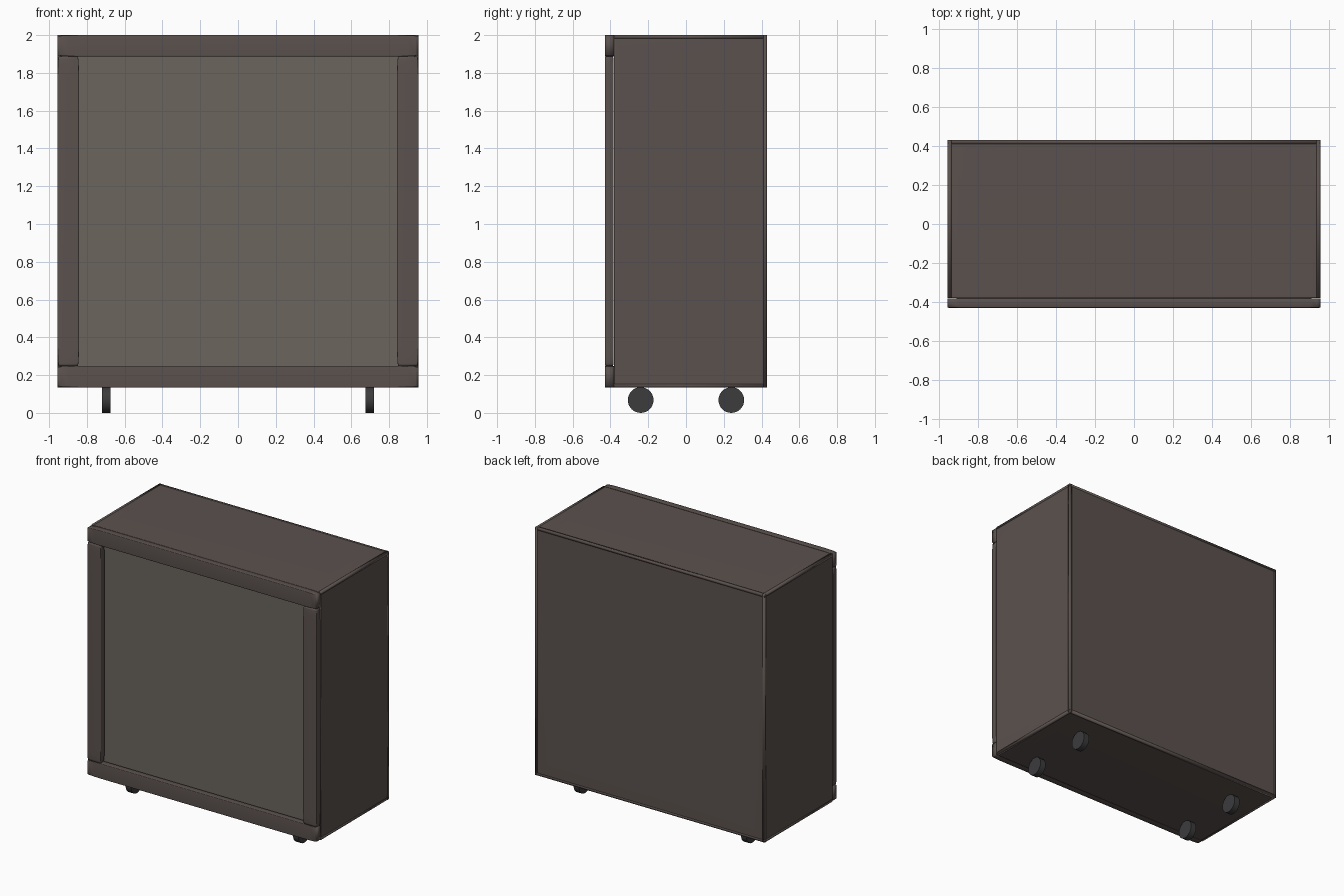
import bpy, bmesh, math
from mathutils import Matrix, Vector

if "Cube" in bpy.data.objects:
    bpy.data.objects.remove(bpy.data.objects["Cube"])


def material(name, rgb):
    m = bpy.data.materials.new(name)
    m.diffuse_color = (*rgb, 1)
    m.use_nodes = True
    m.node_tree.nodes["Principled BSDF"].inputs["Base Color"].default_value = m.diffuse_color
    return m


BROWN = material("brown_shell", (0.105, 0.083, 0.076))
OLIVE = material("olive_panel", (0.145, 0.128, 0.108))
DARK = material("dark_rubber", (0.045, 0.045, 0.048))


def finish(name, bm, mat, angle):
    bmesh.ops.recalc_face_normals(bm, faces=bm.faces)
    me = bpy.data.meshes.new(name)
    bm.to_mesh(me)
    bm.free()
    ob = bpy.data.objects.new(name, me)
    bpy.context.collection.objects.link(ob)
    me.materials.append(mat)
    bpy.ops.object.select_all(action='DESELECT')
    ob.select_set(True)
    bpy.context.view_layer.objects.active = ob
    bpy.ops.object.shade_smooth_by_angle(angle=math.radians(angle))
    return ob


def soft_box(name, lo, hi, mat, thin=None, bevel=0.06, angle=180):
    """Unit cube bevelled, then stretched to lo..hi, so the rounding follows each
    dimension. With a thin axis given, the outline corners stay square."""
    lo, hi = Vector(lo), Vector(hi)
    bm = bmesh.new()
    bmesh.ops.create_cube(bm, size=1)
    edges = []
    for e in bm.edges:
        d = e.verts[0].co - e.verts[1].co
        if thin is None or abs(d[thin]) < 0.5:
            edges.append(e)
    if bevel:
        bmesh.ops.bevel(bm, geom=edges, offset=bevel, segments=3, profile=0.5,
                        affect='EDGES')
    bmesh.ops.scale(bm, vec=hi - lo, verts=bm.verts)
    bmesh.ops.translate(bm, vec=(lo + hi) / 2, verts=bm.verts)
    return finish(name, bm, mat, angle)


W, FRONT, BODY, BACK = 0.955, -0.43, -0.38, 0.43
Z0, Z1, T = 0.135, 2.0, 0.02
RAIL = 0.113

# Cabinet shell panels
for side, s in (("left", -1), ("right", 1)):
    xs = sorted((s * W, s * (W - T)))
    soft_box(side + "_side", (xs[0], BODY, Z0), (xs[1], BACK, Z1), BROWN, thin=0)
soft_box("back_panel", (-W, BACK - T, Z0), (W, BACK, Z1), BROWN, thin=1)
soft_box("top_panel", (-W, BODY, Z1 - T), (W, BACK, Z1), BROWN, thin=2)
soft_box("bottom_panel", (-W, BODY, Z0), (W, BACK, Z0 + T), BROWN, thin=2)

# Recessed front panel
soft_box("front_panel", (-W + 0.01, -0.362, Z0 + 0.01),
         (W - 0.01, -0.342, Z1 - 0.01), OLIVE, bevel=0, angle=30)

# Front frame: rails and stiles
soft_box("top_rail", (-W, FRONT, Z1 - RAIL), (W, BODY, Z1), BROWN)
soft_box("bottom_rail", (-W, FRONT, Z0), (W, BODY, Z0 + RAIL), BROWN)
for side, s in (("left", -1), ("right", 1)):
    xs = sorted((s * W, s * (W - RAIL)))
    soft_box(side + "_stile", (xs[0], FRONT, Z0 + RAIL),
             (xs[1], BODY - 0.003, Z1 - RAIL), BROWN)

# Four wheels
R = 0.068
for sx, xn in ((-1, "left"), (1, "right")):
    for sy, yn in ((-1, "front"), (1, "back")):
        bm = bmesh.new()
        place = (Matrix.Translation((sx * 0.697, sy * 0.24, R))
                 @ Matrix.Rotation(math.pi / 2, 4, 'Y'))
        bmesh.ops.create_cone(bm, cap_ends=True, segments=32, radius1=R, radius2=R,
                              depth=0.046, matrix=place)
        finish(f"{yn}_{xn}_wheel", bm, DARK, 30)
